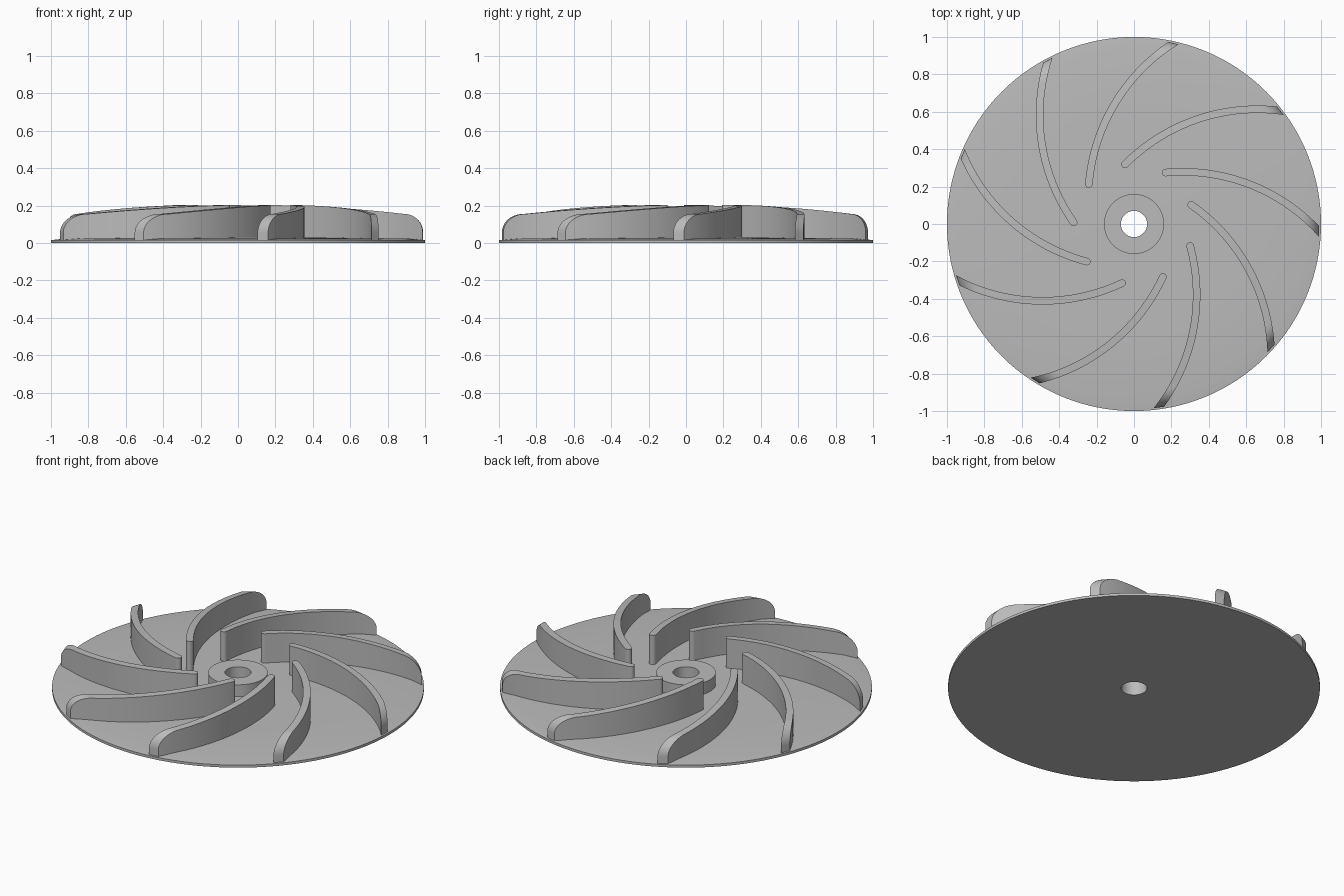
import bpy, bmesh, math

cube = bpy.data.objects.get("Cube")
if cube:
    bpy.data.objects.remove(cube, do_unlink=True)

grey = bpy.data.materials.new("grey metal")
grey.use_nodes = True
COLOUR = (0.5, 0.5, 0.5, 1.0)
grey.diffuse_color = COLOUR
grey.node_tree.nodes["Principled BSDF"].inputs["Base Color"].default_value = COLOUR


def finish(bm, name):
    """Turn a bmesh into a smooth-shaded object with sharp edges kept."""
    bmesh.ops.recalc_face_normals(bm, faces=bm.faces)
    mesh = bpy.data.meshes.new(name)
    bm.to_mesh(mesh)
    bm.free()
    mesh.materials.append(grey)
    ob = bpy.data.objects.new(name, mesh)
    bpy.context.scene.collection.objects.link(ob)
    bpy.ops.object.select_all(action='DESELECT')
    ob.select_set(True)
    bpy.context.view_layer.objects.active = ob
    bpy.ops.object.shade_smooth_by_angle(angle=math.radians(30))
    return ob


def bridge(bm, rings, closed):
    """Join successive rings of vertices with quads."""
    pairs = list(zip(rings, rings[1:]))
    if closed:
        pairs.append((rings[-1], rings[0]))
    for a, b in pairs:
        n = len(a)
        for i in range(n):
            j = (i + 1) % n
            bm.faces.new((a[i], a[j], b[j], b[i]))


def lathe(name, profile, steps=128):
    """Revolve a closed (radius, height) profile around z."""
    bm = bmesh.new()
    rings = []
    for k in range(steps):
        a = 2 * math.pi * k / steps
        rings.append([bm.verts.new((r * math.cos(a), r * math.sin(a), z))
                      for r, z in profile])
    bridge(bm, rings, True)
    return finish(bm, name)


# Back plate with a gently sloped upper face, and the bored hub
lathe("back_plate", [(0.07, 0), (1, 0), (1, 0.015), (0.93, 0.023),
                     (0.6, 0.028), (0.16, 0.03), (0.07, 0.03)])
lathe("hub", [(0.07, 0.03), (0.16, 0.03), (0.16, 0.1), (0.07, 0.1)])

# Blade plan: a circular arc running from near the hub to the rim
CX, CY, ARC = -0.479, -0.594, 0.997
HALF, RIM = 0.02, 0.99
START = math.radians(36.5)


def arc_point(radius, angle):
    return CX + radius * math.cos(angle), CY + radius * math.sin(angle)


def rim_angle(radius):
    """Arc angle at which an edge of the blade meets the rim."""
    lo, hi = -0.8, START
    for _ in range(40):
        mid = (lo + hi) / 2
        if math.hypot(*arc_point(radius, mid)) > RIM:
            lo = mid
        else:
            hi = mid
    return hi


def blade_height(r):
    """Top falls gently outward, then rounds over at the rim."""
    if r < 0.89:
        return 0.155 + 0.048 * (1 - (max(r - 0.3, 0) / 0.59) ** 1.5)
    return 0.055 + math.sqrt(max(0.01 - (r - 0.89) ** 2, 0))


def add_blade(name, turn):
    bm = bmesh.new()
    rings = []

    def station(sides):
        (xa, ya), (xb, yb) = sides
        za, zb = blade_height(math.hypot(xa, ya)), blade_height(math.hypot(xb, yb))
        rings.append([bm.verts.new(p) for p in (
            (xa, ya, 0.01), (xa, ya, za), (xb, yb, zb), (xb, yb, 0.01))])

    # Rounded inner end
    for k in range(8):
        phi = math.radians(86 * (1 - k / 8))
        angle = START + HALF * math.sin(phi) / ARC
        station([arc_point(ARC + s * HALF * math.cos(phi), angle) for s in (1, -1)])
    # Body, sampled more finely toward the rim
    count = 36
    for k in range(count + 1):
        t = 1 - (1 - k / count) ** 2
        sides = []
        for s in (1, -1):
            radius = ARC + s * HALF
            sides.append(arc_point(radius, START + t * (rim_angle(radius) - START)))
        station(sides)

    bridge(bm, rings, False)
    bm.faces.new(rings[0])
    bm.faces.new(rings[-1])
    ob = finish(bm, name)
    ob.rotation_euler.z = turn


for i in range(9):
    add_blade(f"blade_{i + 1}", math.radians(18.7 + 40 * i))
